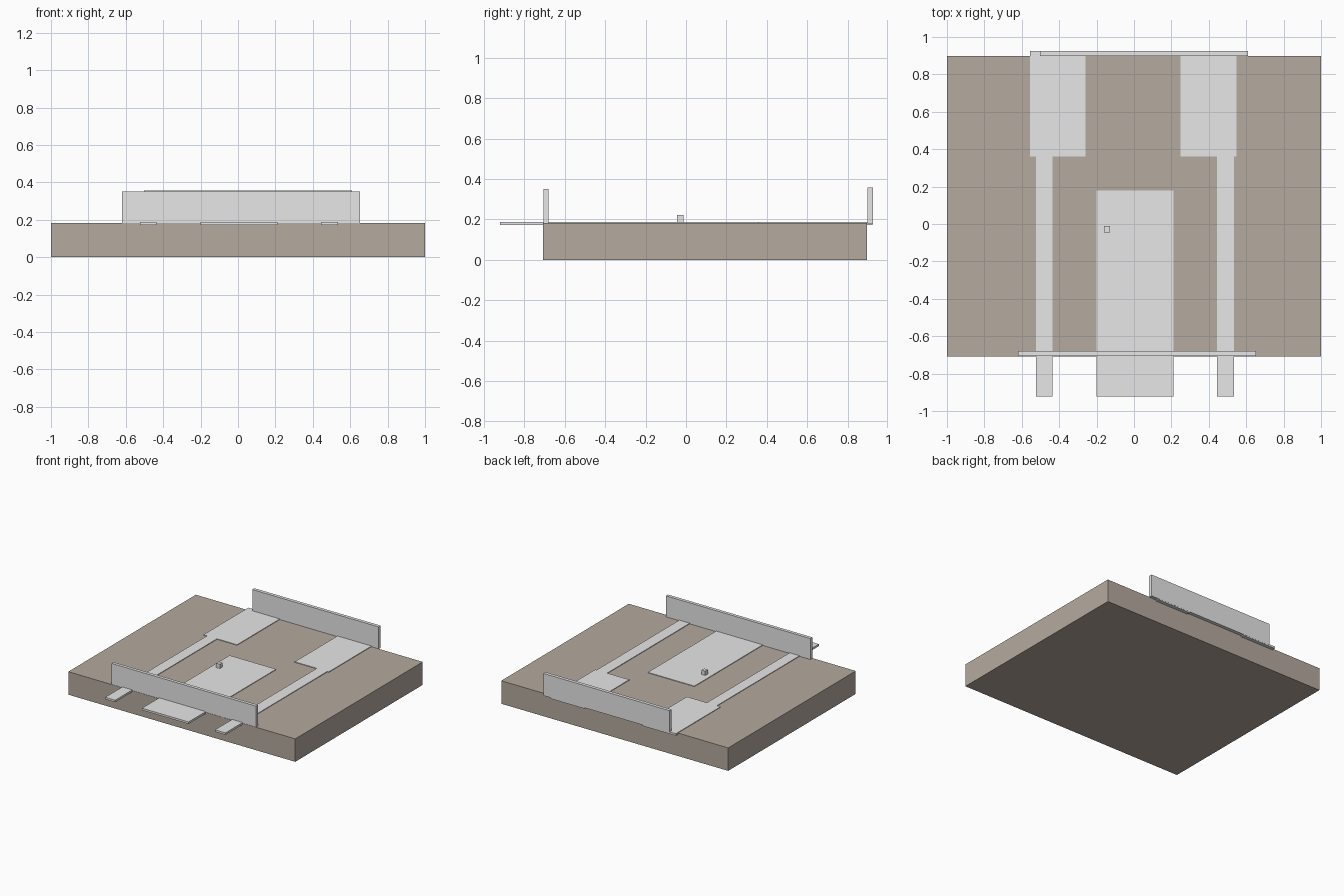
import bpy, bmesh

if "Cube" in bpy.data.objects:
    bpy.data.objects.remove(bpy.data.objects["Cube"])


def material(name, rgb):
    m = bpy.data.materials.new(name)
    m.diffuse_color = (*rgb, 1)
    m.use_nodes = True
    m.node_tree.nodes["Principled BSDF"].inputs["Base Color"].default_value = m.diffuse_color
    return m


STONE = material("warm grey stone", (0.46, 0.40, 0.345))
PALE = material("pale grey", (0.8, 0.8, 0.8))


def slab(name, outline, z0, z1, mat):
    """Extrude a flat outline (counter-clockwise) from z0 up to z1."""
    bm = bmesh.new()
    face = bm.faces.new([bm.verts.new((x, y, z0)) for x, y in outline])
    up = bmesh.ops.extrude_face_region(bm, geom=[face])
    verts = [v for v in up["geom"] if isinstance(v, bmesh.types.BMVert)]
    bmesh.ops.translate(bm, verts=verts, vec=(0, 0, z1 - z0))
    bmesh.ops.recalc_face_normals(bm, faces=bm.faces)
    mesh = bpy.data.meshes.new(name)
    bm.to_mesh(mesh)
    bm.free()
    mesh.materials.append(mat)
    ob = bpy.data.objects.new(name, mesh)
    bpy.context.collection.objects.link(ob)
    return ob


def box(name, x0, x1, y0, y1, z0, z1, mat=PALE):
    return slab(name, [(x0, y0), (x1, y0), (x1, y1), (x0, y1)], z0, z1, mat)


# Ground block
box("base_block", -1, 1, -0.708, 0.897, 0, 0.183, STONE)

# Paths widening into pads at the back
Z0, Z1 = 0.172, 0.188
for side, px0, px1, sx0, sx1 in (("left", -0.557, -0.26, -0.525, -0.437),
                                 ("right", 0.248, 0.548, 0.443, 0.535)):
    slab(side + "_path", [(sx0, -0.922), (sx1, -0.922), (sx1, 0.36), (px1, 0.36),
                          (px1, 0.924), (px0, 0.924), (px0, 0.36), (sx0, 0.36)],
         Z0, Z1, PALE)

# Central plate and the small block standing on it
box("central_path", -0.2, 0.21, -0.922, 0.18, Z0, Z1)
box("small_block", -0.161, -0.128, -0.045, -0.012, Z1 - 0.003, 0.222)

# Upright walls
box("front_wall", -0.62, 0.653, -0.706, -0.68, 0.181, 0.35)
box("back_wall", -0.503, 0.61, 0.898, 0.925, 0.18, 0.357)
